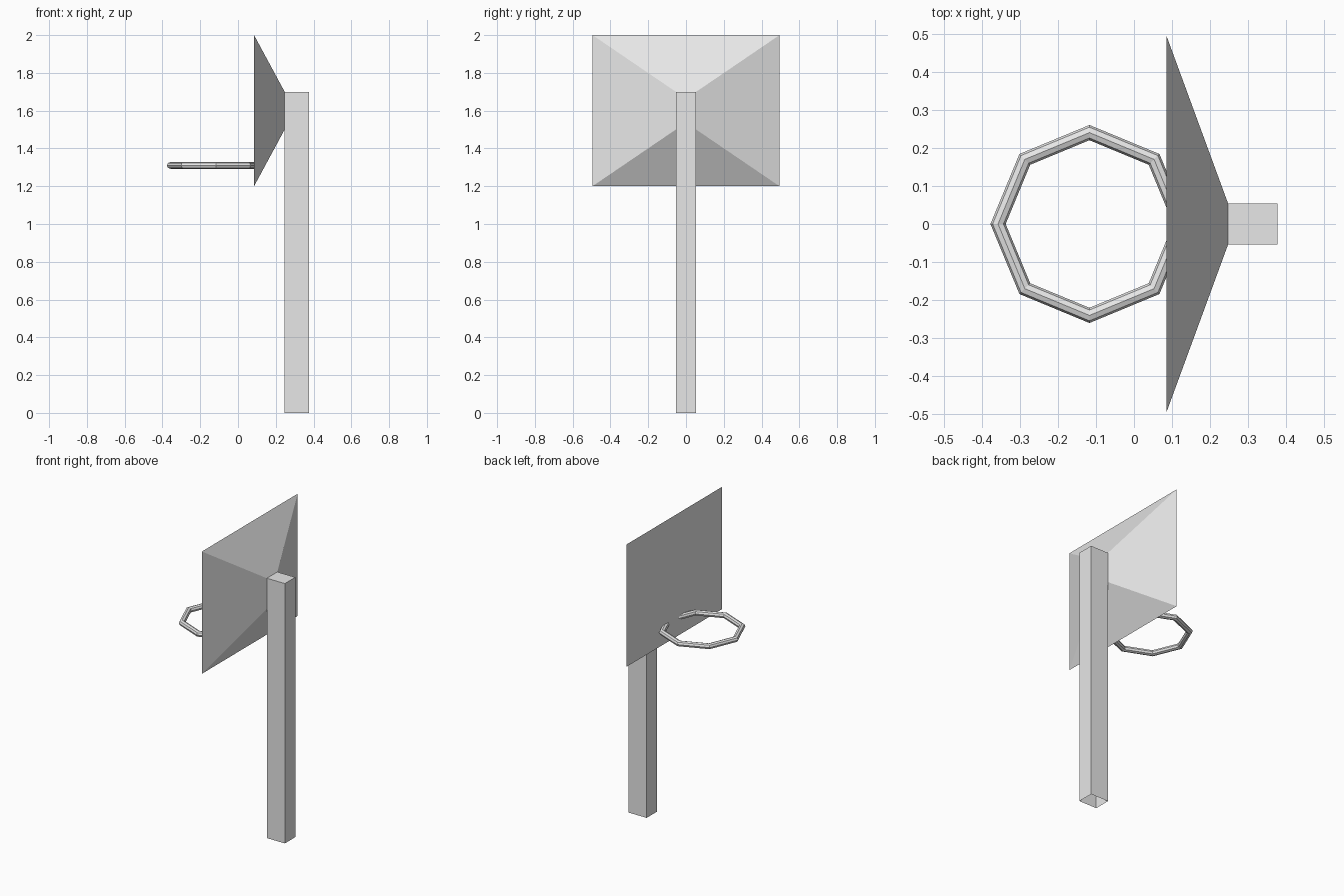
import bpy, bmesh
from math import cos, sin, tau

cube = bpy.data.objects.get("Cube")
if cube:
    bpy.data.objects.remove(cube, do_unlink=True)

grey = bpy.data.materials.new("light_grey")
grey.use_nodes = True
grey.diffuse_color = (0.8, 0.8, 0.8, 1)
grey.node_tree.nodes["Principled BSDF"].inputs["Base Color"].default_value = (0.8, 0.8, 0.8, 1)


def finish(name, bm):
    bmesh.ops.recalc_face_normals(bm, faces=bm.faces[:])
    mesh = bpy.data.meshes.new(name)
    bm.to_mesh(mesh)
    bm.free()
    mesh.materials.append(grey)
    obj = bpy.data.objects.new(name, mesh)
    bpy.context.collection.objects.link(obj)
    return obj


def loft(name, rings, cap_first=True, cap_last=True, closed=False):
    """Skin a list of point rings, with optional end caps."""
    bm = bmesh.new()
    loops = [[bm.verts.new(p) for p in ring] for ring in rings]
    pairs = list(zip(loops, loops[1:]))
    if closed:
        pairs.append((loops[-1], loops[0]))
    n = len(loops[0])
    for a, b in pairs:
        for i in range(n):
            j = (i + 1) % n
            bm.faces.new((a[i], a[j], b[j], b[i]))
    if cap_first:
        bm.faces.new(loops[0])
    if cap_last:
        bm.faces.new(loops[-1])
    return finish(name, bm)


POST_X, POST_BACK, HALF_W, POST_TOP = 0.247, 0.377, 0.054, 1.7

# Square post, open at the foot
loft("post", [[(POST_X, -HALF_W, z), (POST_BACK, -HALF_W, z),
               (POST_BACK, HALF_W, z), (POST_X, HALF_W, z)]
              for z in (0, POST_TOP)], cap_first=False)


# Backboard tapering back to the post
def board_section(x, w, z0, z1):
    return [(x, -w, z0), (x, w, z0), (x, w, z1), (x, -w, z1)]


loft("backboard", [board_section(0.085, 0.495, 1.2, 2.0),
                   board_section(POST_X, HALF_W, 1.5, POST_TOP)], cap_last=False)

# Eight-sided hoop with an eight-sided tube
SIDES, RADIUS, TUBE = 8, 0.24, 0.02
rings = []
for i in range(SIDES):
    a = tau * i / SIDES
    ring = []
    for k in range(SIDES):
        t = tau * k / SIDES
        r = RADIUS + TUBE * cos(t)
        ring.append((-0.117 + r * cos(a), r * sin(a), 1.31 + 0.018 * sin(t)))
    rings.append(ring)
loft("hoop", rings, cap_first=False, cap_last=False, closed=True)
